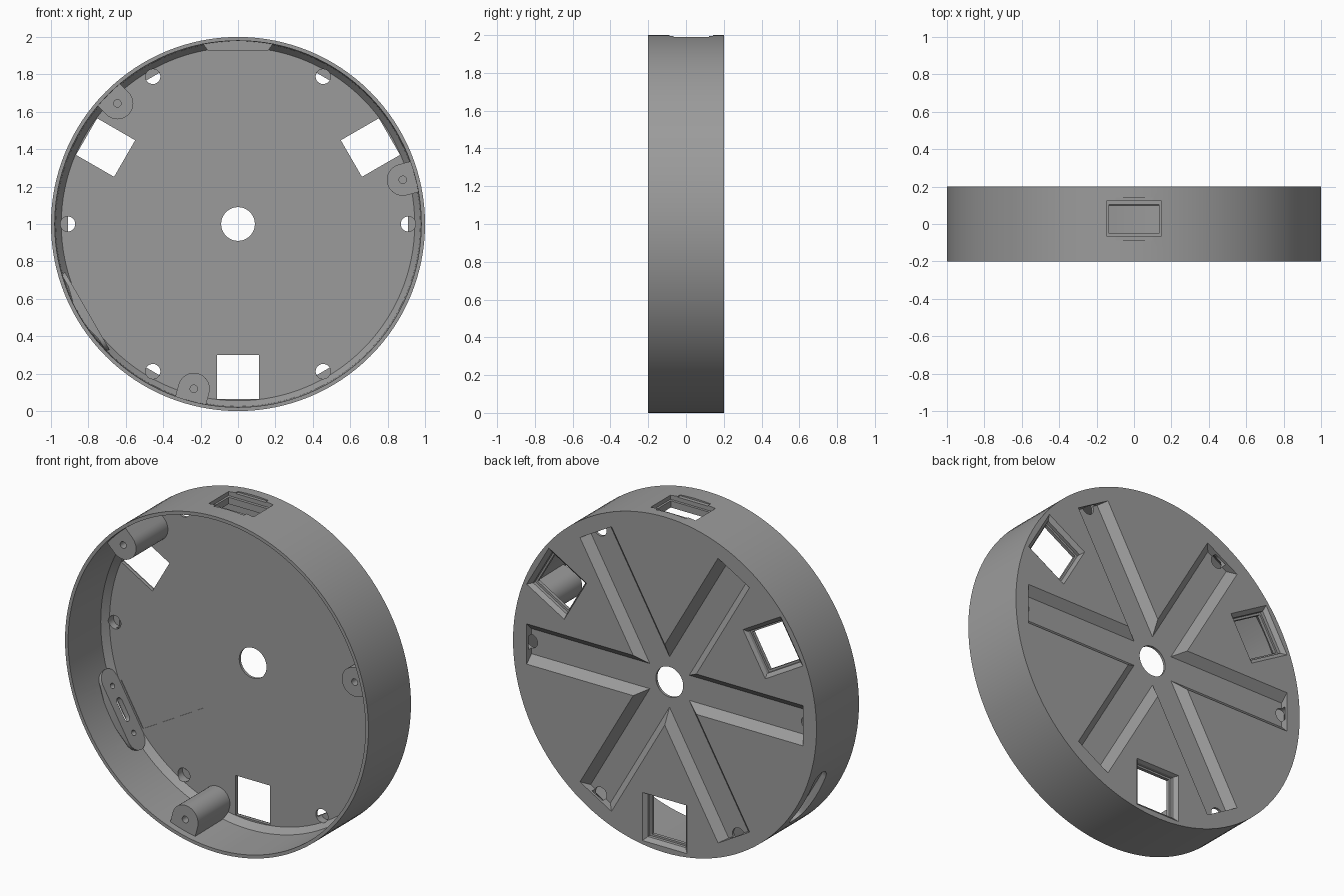
import bpy, bmesh, math
from mathutils import Matrix

if "Cube" in bpy.data.objects:
    bpy.data.objects.remove(bpy.data.objects["Cube"])

grey = bpy.data.materials.new("mid_grey")
grey.diffuse_color = (0.33, 0.33, 0.33, 1)
grey.use_nodes = True
grey.node_tree.nodes["Principled BSDF"].inputs["Base Color"].default_value = grey.diffuse_color


def polar(angle):
    """Frame with local axes radial, tangential, depth (world y) about the disc centre."""
    c, s = math.cos(math.radians(angle)), math.sin(math.radians(angle))
    return Matrix(((c, -s, 0, 0), (0, 0, 1, 0), (s, c, 0, 1), (0, 0, 0, 1)))


def make(name, bm, angle=0):
    bm.transform(polar(angle))
    bmesh.ops.recalc_face_normals(bm, faces=bm.faces)
    mesh = bpy.data.meshes.new(name)
    bm.to_mesh(mesh)
    bm.free()
    mesh.materials.append(grey)
    ob = bpy.data.objects.new(name, mesh)
    bpy.context.collection.objects.link(ob)
    return ob


def loft(name, loops, angle=0):
    """Closed solid through a list of matching loops."""
    bm = bmesh.new()
    rings = [[bm.verts.new(p) for p in loop] for loop in loops]
    n = len(rings[0])
    for a, b in zip(rings, rings[1:]):
        for i in range(n):
            bm.faces.new((a[i], a[(i + 1) % n], b[(i + 1) % n], b[i]))
    bm.faces.new(rings[0])
    bm.faces.new(rings[-1])
    return make(name, bm, angle)


def rect(r0, r1, t, y):
    return [(r0, -t, y), (r1, -t, y), (r1, t, y), (r0, t, y)]


def port(t, y0, y1, r):
    return [(r, -t, y0), (r, t, y0), (r, t, y1), (r, -t, y1)]


def circle(r, t, rad, y, n=24):
    return [(r + rad * math.cos(2 * math.pi * i / n),
             t + rad * math.sin(2 * math.pi * i / n), y) for i in range(n)]


def stadium(half, rad, yc, r, n=8):
    pts = []
    for side in (1, -1):
        for i in range(n + 1):
            a = math.pi * (i / n - 0.5)
            pts.append((r, side * (half - rad + rad * math.cos(a)), yc + side * rad * math.sin(a)))
    return pts


def cut(targets, cutter):
    for ob in targets:
        mod = ob.modifiers.new("cut", 'BOOLEAN')
        mod.operation, mod.solver, mod.object = 'DIFFERENCE', 'EXACT', cutter
        bpy.context.view_layer.objects.active = ob
        bpy.ops.object.modifier_apply(modifier=mod.name)
    bpy.data.objects.remove(cutter)


# Round tray: turned profile (radius, depth) with centre hole and floor chamfer
profile = [(.09, .14), (.945, .14), (.975, .10), (.98, -.2), (1, -.2), (1, .2), (.09, .2)]
SEG = 128
bm = bmesh.new()
rings = []
for i in range(SEG):
    a = 2 * math.pi * i / SEG
    rings.append([bm.verts.new((r * math.cos(a), r * math.sin(a), y)) for r, y in profile])
for i in range(SEG):
    a, b = rings[i], rings[(i + 1) % SEG]
    for j in range(len(profile)):
        k = (j + 1) % len(profile)
        bm.faces.new((a[j], a[k], b[k], b[j]))
tray = make("round_tray", bm)

# Star of sloped channels on the back
for angle in (0, 60, 120):
    cut([tray], loft("channel_cutter", [rect(-.91, .91, .075, .155),
                                        rect(-.91, .91, .13, .21)], angle))

# Half-blind holes at the channel ends
for angle in range(0, 360, 60):
    cut([tray], loft("hole_cutter", [circle(.91, 0, .04, .1), circle(.91, 0, .04, .185)], angle))

# Square windows with a stepped, flared frame on the back
for angle in (30, 150, 270):
    cut([tray], loft("window_cutter", [rect(.70, .935, .113, .05), rect(.70, .935, .113, .16),
                                       rect(.69, .945, .125, .161), rect(.69, .945, .125, .18),
                                       rect(.68, .968, .148, .201), rect(.68, .968, .148, .21)], angle))

# Screw posts against the wall
parts = [tray]
for n, angle in enumerate((15, 135, 255)):
    outline = [(.985, .085), (.985, -.085)]
    for i in range(17):
        a = math.pi * (1.5 - i / 16)
        outline.append((.912 + .085 * math.cos(a), .085 * math.sin(a)))
    post = loft(f"screw_post_{n + 1}", [[(r, t, y) for r, t in outline] for y in (-.16, .145)], angle)
    cut([post], loft("pin_cutter", [circle(.912, 0, .02, -.2), circle(.912, 0, .02, -.05)], angle))
    parts.append(post)

# Upper socket: flat block inside the wall, stepped opening from outside
outline = [(.925, -.16), (.925, .16), (.96, .185), (.982, .1), (.982, -.1), (.96, -.185)]
socket = loft("upper_socket_block", [[(r, t, y) for r, t in outline] for y in (-.09, .145)], 90)
parts.append(socket)
for t, y0, y1, r in ((.10, -.088, .142, .99), (.148, -.065, .122, .965), (.135, -.05, .105, .9)):
    cut([tray, socket], loft("socket_cutter", [port(t, y0, y1, r), port(t, y0, y1, 1.05)], 90))

# Side connector: rounded mounting plate, outer flat recess, slot and screw holes
plate = loft("connector_plate", [stadium(.24, .07, .07, .93), stadium(.235, .07, .07, .952),
                                 stadium(.12, .07, .07, .98)], 210)
parts.append(plate)
cut([tray, plate], loft("recess_cutter", [stadium(.2, .06, .07, .96), stadium(.2, .06, .07, 1.1)], 210))
cut([tray, plate], loft("slot_cutter", [stadium(.07, .022, .07, .9), stadium(.07, .022, .07, 1.1)], 210))
for t in (-.14, .14):
    ring = [[(r, t + p[0], .07 + p[1]) for p in circle(0, 0, .016, 0, 16)] for r in (.9, 1.1)]
    cut([tray, plate], loft("screw_cutter", ring, 210))

# Shallow circuit board seat in the floor
cut([tray], loft("seat_cutter", [rect(.457, .92, .145, .1), rect(.457, .92, .145, .144)], 210))

# Smooth round walls, sharp edges kept
bpy.ops.object.select_all(action='DESELECT')
for ob in parts:
    ob.select_set(True)
bpy.context.view_layer.objects.active = tray
bpy.ops.object.shade_smooth_by_angle(angle=math.radians(25))
